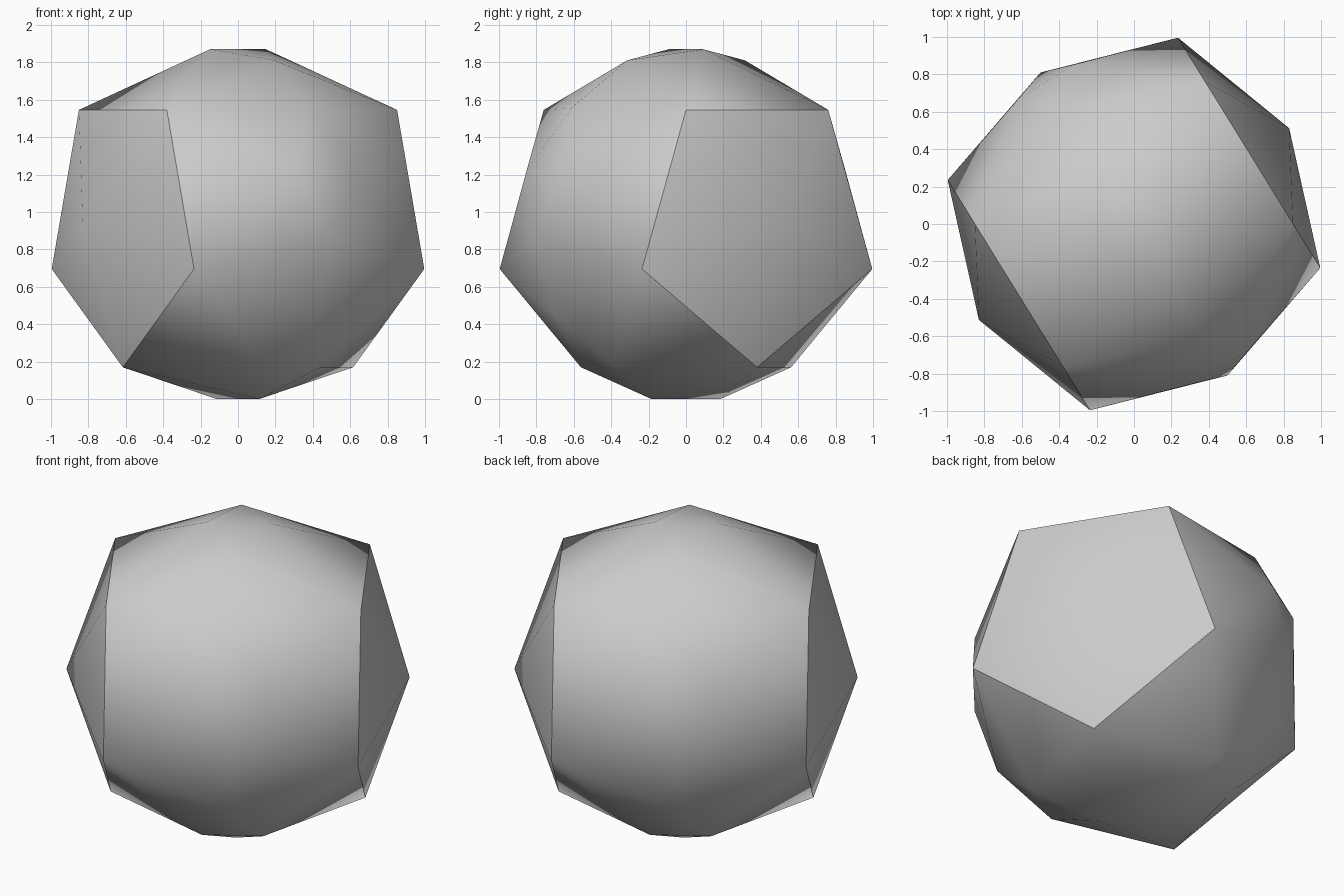
import bpy, bmesh, math
from mathutils import Vector

if "Cube" in bpy.data.objects:
    bpy.data.objects.remove(bpy.data.objects["Cube"])

CENTRE = Vector((0, 0, 0.93))
AXIS = Vector((0.8507, 0.5257, 0))       # five-fold axis, lying level
SIDE = Vector((0.5257, -0.8507, 0))
UP = Vector((0, 0, 1))


def point(along, radius, degrees):
    """Point at a distance along the axis, turned around it from the top."""
    a = math.radians(degrees)
    return CENTRE + AXIS * along + (SIDE * math.sin(a) + UP * math.cos(a)) * radius


points = [point(s * 0.975, 0, 0) for s in (-1, 1)]            # pentagon cap tips
for k in range(5):
    mid = 72 * k
    for s in (-1, 1):
        points.append(point(s * 0.7236, 0.7608, mid + 36))    # pentagon corners
        points.append(point(s * 0.175, 0.94, mid))            # short ridge ends
        points.append(point(0, 0.955, mid + s * 22.8))        # middle belt points

# The solid is convex, so its triangular faces are the hull of the points
bm = bmesh.new()
for p in points:
    bm.verts.new(p)
bmesh.ops.convex_hull(bm, input=bm.verts)
bmesh.ops.recalc_face_normals(bm, faces=bm.faces)
mesh = bpy.data.meshes.new("faceted_ball")
bm.to_mesh(mesh)
bm.free()

ball = bpy.data.objects.new("faceted_ball", mesh)
bpy.context.collection.objects.link(ball)
grey = bpy.data.materials.new("plain grey")
grey.diffuse_color = (0.6, 0.6, 0.6, 1)
grey.use_nodes = True
grey.node_tree.nodes["Principled BSDF"].inputs["Base Color"].default_value = grey.diffuse_color
mesh.materials.append(grey)

# Soft facets, with sharp pentagon rims
bpy.context.view_layer.objects.active = ball
ball.select_set(True)
bpy.ops.object.shade_smooth_by_angle(angle=math.radians(30))
